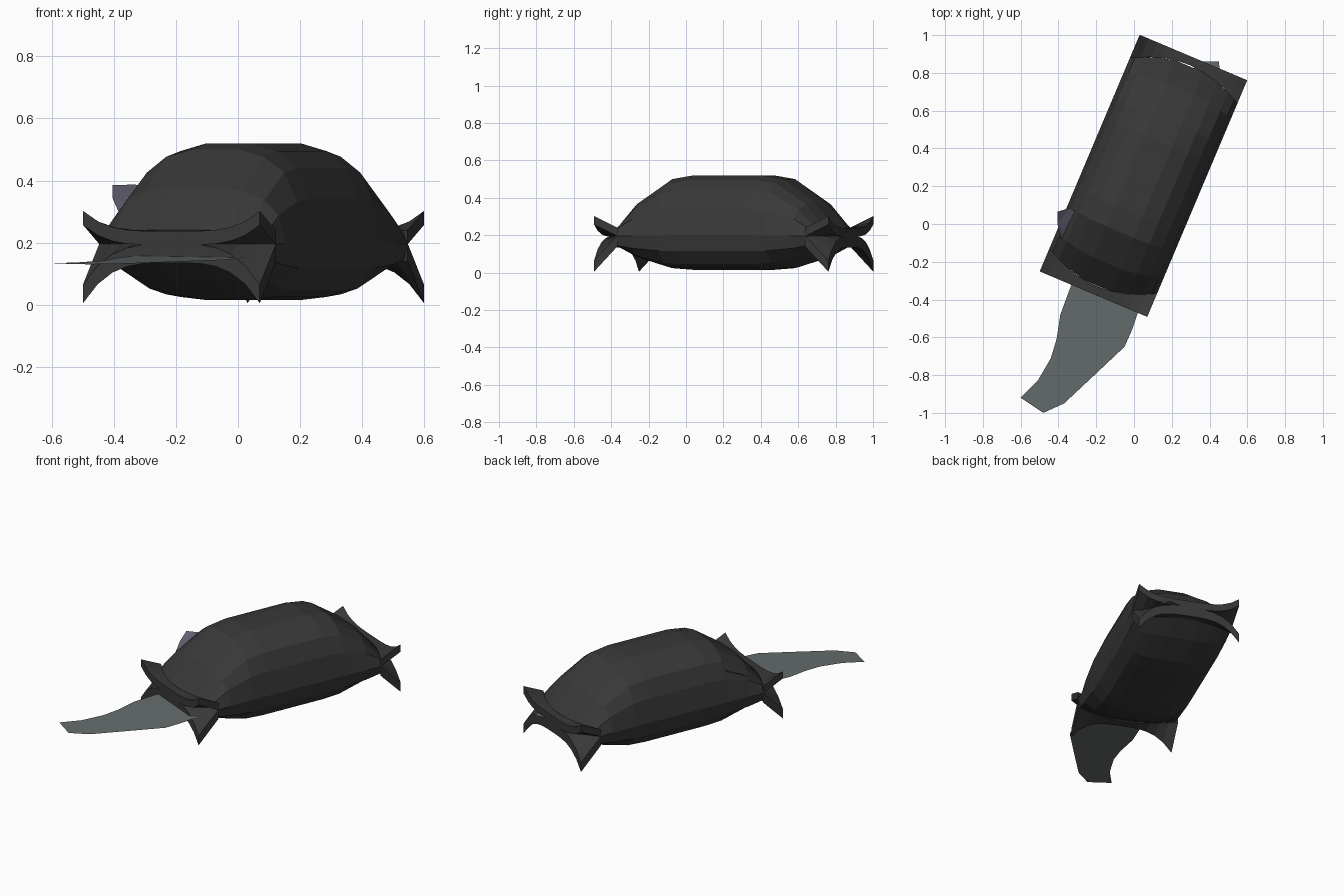
import bpy, bmesh, math
from mathutils import Matrix

if "Cube" in bpy.data.objects:
    bpy.data.objects.remove(bpy.data.objects["Cube"])

# The packet lies turned on the ground: local x = width, local y = length
TURN = Matrix.Translation((0.05, 0.255, 0)) @ Matrix.Rotation(math.radians(-22.9), 4, 'Z')
HW, EDGE, PINCH, BULGE = 0.309, 0.68, 0.545, 0.09


def material(name, col):
    m = bpy.data.materials.new(name)
    m.diffuse_color = (*col, 1)
    m.use_nodes = True
    m.node_tree.nodes["Principled BSDF"].inputs["Base Color"].default_value = m.diffuse_color
    return m


DARK = material("dark_foil", (0.04, 0.04, 0.04))
GREY = material("grey_sheet", (0.13, 0.15, 0.15))
PURPLE = material("purple_sheet", (0.12, 0.11, 0.16))


def make(name, verts, faces, mat, matrix=None):
    me = bpy.data.meshes.new(name)
    me.from_pydata(verts, [], faces)
    bm = bmesh.new()
    bm.from_mesh(me)
    bmesh.ops.recalc_face_normals(bm, faces=bm.faces)
    if matrix:
        bm.transform(matrix)
    bm.to_mesh(me)
    bm.free()
    me.materials.append(mat)
    ob = bpy.data.objects.new(name, me)
    bpy.context.collection.objects.link(ob)
    return ob


def loft(name, rings, mat):
    n = len(rings[0])
    verts = [p for r in rings for p in r]
    faces = [(i * n + j, i * n + (j + 1) % n, (i + 1) * n + (j + 1) % n, (i + 1) * n + j)
             for i in range(len(rings) - 1) for j in range(n)]
    faces += [tuple(range(n)), tuple(range((len(rings) - 1) * n, len(rings) * n))]
    return make(name, verts, faces, mat, TURN)


def arch(u):
    return 1 - (u / HW) ** 2


# Puffed pillow body: one cross-section flattened toward both ends
half = [(0.08, 0.52), (0.17, 0.495), (0.24, 0.44), (0.285, 0.34), (HW, 0.2),
        (0.292, 0.115), (0.23, 0.045), (0.17, 0.025), (0.08, 0.015)]
section = half + [(-u, z) for u, z in reversed(half)]
stations = [(0.2, 1, 0), (0.31, 0.93, 0.15), (0.46, 0.5, 0.5), (PINCH, 0, 1)]
stations = [(-v, k, -w) for v, k, w in reversed(stations)] + stations
rings = []
for v, k, w in stations:
    ring = []
    for u, z in section:
        flat = 0.235 if z > 0.21 else 0.195 if z > 0.19 else 0.145
        ring.append((u, v + BULGE * w * arch(u), flat + k * (z - flat)))
    rings.append(ring)
loft("pillow_body", rings, DARK)


# Flared end flaps: upper and lower at each end
for end, s in (("front", -1), ("back", 1)):
    for part in ("upper", "lower"):
        rings = []
        for i in range(13):
            t = i / 6 - 1
            inner = s * (PINCH + BULGE * arch(t * HW))
            outer = s * EDGE
            if part == "upper":
                top = 0.237 + 0.065 * abs(t) ** 4
                low, a, b = top - 0.045, 0.24, 0.195
            else:
                low = 0.135 - 0.13 * abs(t) ** 3.5
                top, a, b = low + 0.06, 0.197, 0.14
            rings.append([(t * HW, inner, b), (t * HW, outer, low),
                          (t * HW, outer, top), (t * HW, inner, a)])
        loft(f"{end}_{part}_flap", rings, DARK)


# Long thin sheet sticking out of the front, drooping slightly outward
left = [(-0.31, -0.27), (-0.35, -0.37), (-0.39, -0.48), (-0.41, -0.61),
        (-0.44, -0.71), (-0.51, -0.83), (-0.6, -0.92)]
right = [(0.04, -0.38), (0.02, -0.47), (-0.01, -0.56), (-0.05, -0.65),
         (-0.22, -0.81), (-0.37, -0.95), (-0.48, -1.0)]
verts = [(x, y, 0.17 + 0.04 * y) for pair in zip(left, right) for x, y in pair]
faces = [(2 * i, 2 * i + 1, 2 * i + 3, 2 * i + 2) for i in range(len(left) - 1)]
make("front_sheet", verts, faces, GREY)

# Small end of sheet showing at the back
back = [(0.2, 0.72), (0.29, 0.81), (0.37, 0.86), (0.45, 0.86), (0.46, 0.72)]
make("back_sheet", [(x, y, 0.197) for x, y in back], [tuple(range(5))], GREY)

# Purple shard poking from the upper left side
shard = [(-0.405, 0.065, 0.385), (-0.34, 0.085, 0.387), (-0.3, 0.06, 0.385),
         (-0.33, -0.06, 0.32), (-0.36, -0.135, 0.275), (-0.385, -0.08, 0.3), (-0.405, 0.0, 0.345)]
make("side_shard", shard, [(0, 1, 6), (1, 2, 3, 6), (3, 5, 6), (3, 4, 5)], PURPLE)
